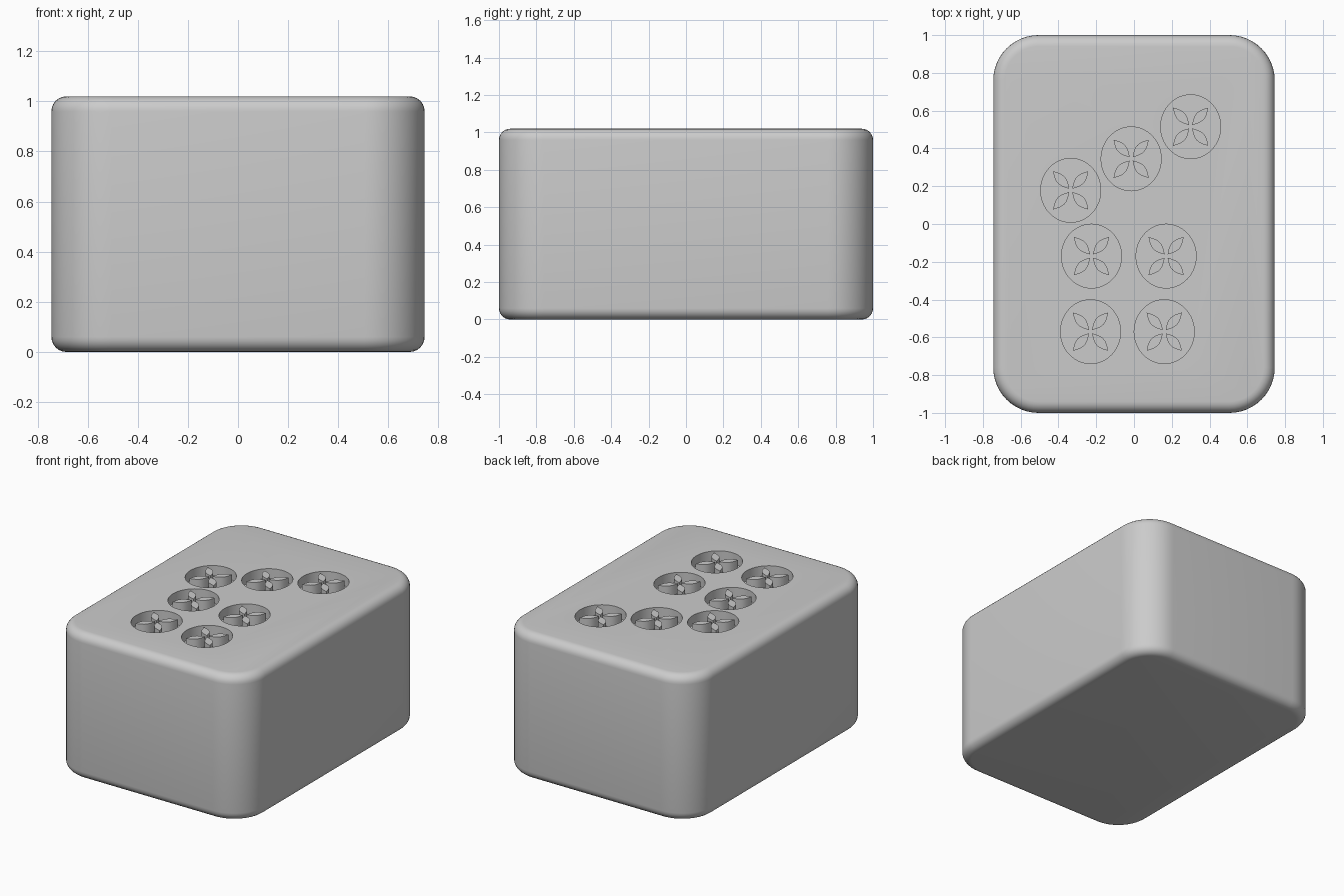
import bpy, bmesh, math

if "Cube" in bpy.data.objects:
    bpy.data.objects.remove(bpy.data.objects["Cube"])

W, D, H = 0.745, 1.0, 1.02      # half width, half depth, height
CORNER, EDGE, DEPTH = 0.24, 0.06, 0.07
SPOTS = [(0.30, 0.515), (-0.015, 0.345), (-0.335, 0.178),
         (-0.225, -0.17), (0.17, -0.17), (-0.23, -0.57), (0.16, -0.57)]


def prism(bm, outline, z0, z1):
    """Extrude a closed outline (counter-clockwise) from z0 to z1."""
    face = bm.faces.new([bm.verts.new((x, y, z0)) for x, y in outline])
    face.normal_update()
    top = bmesh.ops.extrude_face_region(bm, geom=[face], use_keep_orig=True)
    moved = [v for v in top["geom"] if isinstance(v, bmesh.types.BMVert)]
    bmesh.ops.translate(bm, verts=moved, vec=(0, 0, z1 - z0))


def make_object(name, bm):
    bmesh.ops.recalc_face_normals(bm, faces=bm.faces)
    mesh = bpy.data.meshes.new(name)
    bm.to_mesh(mesh)
    bm.free()
    obj = bpy.data.objects.new(name, mesh)
    bpy.context.collection.objects.link(obj)
    return obj


def activate(obj):
    bpy.ops.object.select_all(action='DESELECT')
    obj.select_set(True)
    bpy.context.view_layer.objects.active = obj


def rounded_rect(w, d, r, steps=12):
    pts = []
    for q, (sx, sy) in enumerate([(1, 1), (-1, 1), (-1, -1), (1, -1)]):
        for i in range(steps + 1):
            a = math.pi / 2 * (q + i / steps)
            pts.append((sx * (w - r) + r * math.cos(a), sy * (d - r) + r * math.sin(a)))
    return pts


def ellipse(cx, cy, rx, ry, n=64):
    return [(cx + rx * math.cos(2 * math.pi * i / n), cy + ry * math.sin(2 * math.pi * i / n))
            for i in range(n)]


def petal(cx, cy, sx, sy, n=10):
    """Pointed leaf running diagonally out from the medallion centre."""
    x0, y0, x1, y1, half = 0.008 * sx, 0.009 * sy, 0.093 * sx, 0.101 * sy, 0.025
    length = math.hypot(x1 - x0, y1 - y0)
    ux, uy = (x1 - x0) / length, (y1 - y0) / length
    side = [(i / n, -half * math.sin(math.pi * i / n)) for i in range(n)]
    side += [(1 - i / n, half * math.sin(math.pi * i / n)) for i in range(n)]
    return [(cx + x0 + ux * length * t - uy * o, cy + y0 + uy * length * t + ux * o)
            for t, o in side]


# Rounded tile block
bm = bmesh.new()
prism(bm, rounded_rect(W, D, CORNER), 0, H)
rims = [e for e in bm.edges if abs(e.verts[0].co.z - e.verts[1].co.z) < 1e-5]
bmesh.ops.bevel(bm, geom=rims, offset=EDGE, offset_type='OFFSET', segments=6,
                profile=0.5, affect='EDGES')
tile = make_object("tile_body", bm)

# Round sunken medallions
bm = bmesh.new()
for x, y in SPOTS:
    prism(bm, ellipse(x, y, 0.159, 0.169), H - DEPTH, H + 0.1)
cutter = make_object("medallion_cutter", bm)
cutter.hide_render = True
cut = tile.modifiers.new("medallions", 'BOOLEAN')
cut.operation, cut.solver, cut.object = 'DIFFERENCE', 'EXACT', cutter
activate(tile)
bpy.ops.object.modifier_apply(modifier=cut.name)
bpy.data.objects.remove(cutter)
bpy.ops.object.shade_smooth_by_angle(angle=math.radians(35))

# Four raised petals in each medallion
bm = bmesh.new()
for x, y in SPOTS:
    for sx in (1, -1):
        for sy in (1, -1):
            prism(bm, petal(x, y, sx, sy), H - DEPTH - 0.005, H)
petals = make_object("medallion_petals", bm)
activate(petals)
bpy.ops.object.shade_smooth_by_angle(angle=math.radians(35))
